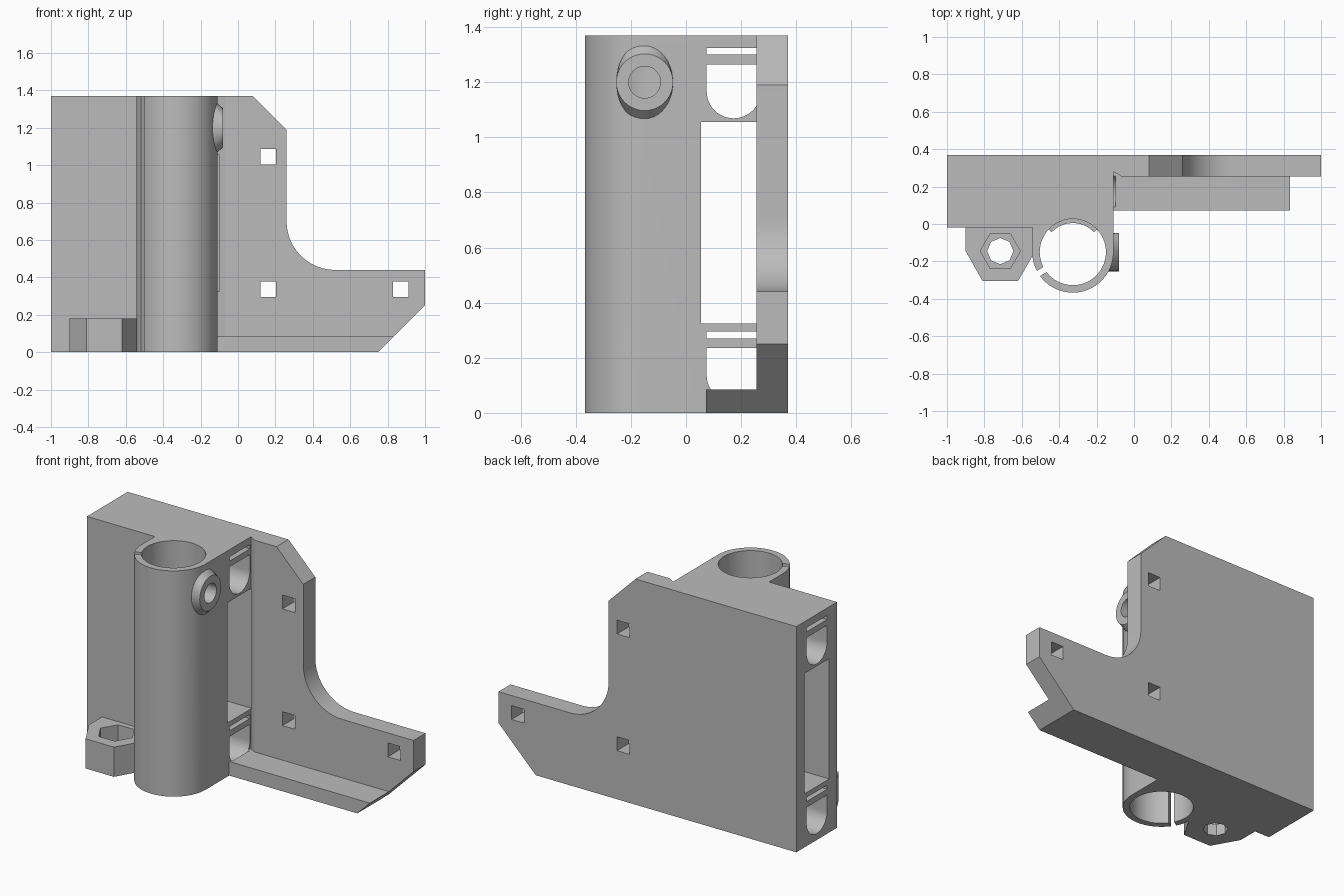
import bpy, bmesh, math
from mathutils import Vector

cube = bpy.data.objects.get("Cube")
if cube:
    bpy.data.objects.remove(cube, do_unlink=True)

grey = bpy.data.materials.new("plain grey")
grey.use_nodes = True
colour = (0.5, 0.5, 0.5, 1)
grey.diffuse_color = colour
grey.node_tree.nodes["Principled BSDF"].inputs["Base Color"].default_value = colour

H = 1.37                      # overall height
TX, TY = -0.327, -0.15        # bearing tube axis
RO, RI = 0.217, 0.177         # tube outer and inner radius
SIDE, WEB = -0.11, 0.255      # right side of the block, front of the plate


def arc(cx, cy, r, a0, a1, n=32):
    return [(cx + r * math.cos(math.radians(a0 + (a1 - a0) * i / n)),
             cy + r * math.sin(math.radians(a0 + (a1 - a0) * i / n))) for i in range(n + 1)]


def ngon(cx, cy, r, n, turn=0):
    return arc(cx, cy, r, turn, turn + 360, n)[:-1]


def rect(a0, a1, b0, b1):
    return [(a0, b0), (a1, b0), (a1, b1), (a0, b1)]


def to_object(bm, name):
    bmesh.ops.recalc_face_normals(bm, faces=bm.faces)
    me = bpy.data.meshes.new(name)
    bm.to_mesh(me)
    bm.free()
    me.materials.append(grey)
    ob = bpy.data.objects.new(name, me)
    bpy.context.collection.objects.link(ob)
    return ob


def loft(name, rings):
    bm = bmesh.new()
    loops = [[bm.verts.new(p) for p in ring] for ring in rings]
    n = len(loops[0])
    bm.faces.new(loops[0])
    bm.faces.new(loops[-1])
    for a, b in zip(loops, loops[1:]):
        for i in range(n):
            bm.faces.new((a[i], a[(i + 1) % n], b[(i + 1) % n], b[i]))
    return to_object(bm, name)


def prism(name, pts, axis, lo, hi):
    """Extrude a 2D outline along an axis."""
    place = {"x": lambda p, h: (h, p[0], p[1]),
             "y": lambda p, h: (p[0], h, p[1]),
             "z": lambda p, h: (p[0], p[1], h)}[axis]
    return loft(name, [[place(p, h) for p in pts] for h in (lo, hi)])


def combine(target, other, op):
    mod = target.modifiers.new(op, "BOOLEAN")
    mod.operation, mod.solver, mod.object = op, "EXACT", other
    bpy.context.view_layer.objects.active = target
    bpy.ops.object.modifier_apply(modifier=mod.name)
    bpy.data.objects.remove(other, do_unlink=True)


# Block with the round tube front
outline = [(-1, 0.37), (-1, -0.02), (TX - RO, -0.02)]
outline += arc(TX, TY, RO, 180, 360, 48) + [(SIDE, 0.37)]
body = prism("carriage_bracket", outline, "z", 0, H)

# Side plate with curved inner corner and chamfers
plate = [(-0.3, 0), (0.75, 0), (1, 0.25), (1, 0.44)]
plate += arc(0.52, 0.70, 0.26, 270, 180, 24)
plate += [(0.26, 1.19), (0.08, H), (-0.3, H)]
combine(body, prism("plate", plate, "y", WEB, 0.37), "UNION")

# Bottom ledge
ledge = [(-0.2, 0), (0.75, 0), (0.835, 0.085), (-0.2, 0.085)]
combine(body, prism("ledge", ledge, "y", 0.073, 0.3), "UNION")

# Nut holder
holder = [(-0.9, 0.05), (-0.9, -0.145), (-0.81, -0.305), (-0.62, -0.305),
          (-0.525, -0.14), (-0.525, 0.05)]
combine(body, prism("nut_holder", holder, "z", 0, 0.18), "UNION")

# Screw boss flaring into the tube
rings = []
for x, ry, rz in ((-0.145, 0.103, 0.15), (-0.12, 0.103, 0.142), (-0.08, 0.103, 0.103)):
    rings.append([(x, TY + ry * c, 1.2 + rz * s) for c, s in ngon(0, 0, 1, 40)])
combine(body, loft("screw_boss", rings), "UNION")

# Bearing bore, screw holes and nut pocket
cutters = [
    prism("bore", ngon(TX, TY, RI, 64), "z", -0.1, H + 0.1),
    prism("screw_hole", ngon(TY, 1.2, 0.058, 24), "x", TX, 0),
    prism("nut_pocket", ngon(-0.715, -0.145, 0.107, 6), "z", 0.07, 0.3),
    prism("rod_hole", ngon(-0.715, -0.145, 0.07, 8, 90), "z", -0.1, 0.3),
    prism("corner_relief", [(SIDE, 0.25), (-0.06, 0.25), (SIDE, 0.28)], "z", 0.085, H + 0.1),
]

# Slit along the tube
d = Vector((math.cos(math.radians(212)), math.sin(math.radians(212))))
n = Vector((-d.y, d.x)) * 0.016
c = Vector((TX, TY))
slit = [c + d * 0.1 + n, c + d * 0.3 + n, c + d * 0.3 - n, c + d * 0.1 - n]
cutters.append(prism("slit", slit, "z", -0.1, H + 0.1))

# Rod channels, clamp slots and the chamber through the block
X0, X1 = -1.1, SIDE + 0.01
for z in (0.235, 1.265):
    channel = arc(0.173, z - 0.098, 0.098, 180, 360, 24) + [(0.271, z), (0.075, z)]
    cutters.append(prism("rod_channel", channel, "x", X0, X1))
    cutters.append(prism("clamp_slot", rect(0.075, 0.271, z + 0.035, z + 0.06), "x", X0, X1))
cutters.append(prism("chamber", rect(0.055, 0.29, 0.325, 1.055), "x", X0, X1))

# Square screw holes in the plate
for x, z in ((0.162, 1.045), (0.162, 0.337), (0.87, 0.337)):
    cutters.append(prism("square_hole", rect(x - 0.042, x + 0.042, z - 0.042, z + 0.042),
                         "y", 0.2, 0.5))
for cutter in cutters:
    combine(body, cutter, "DIFFERENCE")

# Bearing stop half way up the bore
stop = arc(TX, TY, RI + 0.01, 43, 137, 20) + arc(TX, TY, 0.155, 137, 43, 20)
combine(body, prism("bearing_stop", stop, "z", 0.58, 0.79), "UNION")

bpy.ops.object.select_all(action="DESELECT")
body.select_set(True)
bpy.context.view_layer.objects.active = body
bpy.ops.object.shade_smooth_by_angle(angle=math.radians(25))
